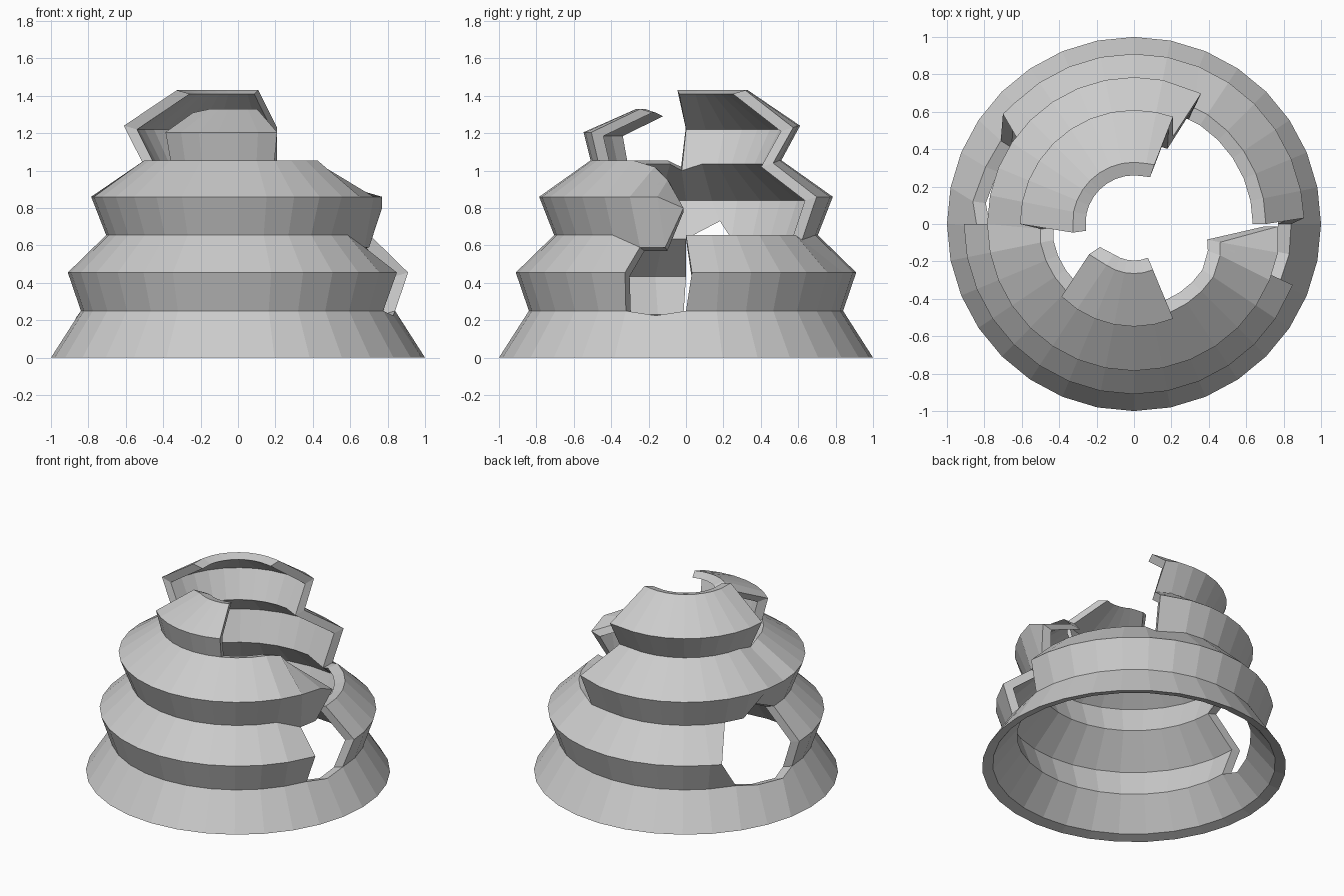
import bpy, bmesh, math

if "Cube" in bpy.data.objects:
    bpy.data.objects.remove(bpy.data.objects["Cube"])

SEG = 32
# outer profile rings (radius, height), zig-zag tiers
PROFILE = [(1.0, 0), (0.84, 0.25), (0.91, 0.455), (0.705, 0.655),
           (0.785, 0.86), (0.51, 1.055), (0.61, 1.24), (0.33, 1.43)]

# broken-edge vertices: (ring, column) -> (radius, angle in degrees, height)
BROKEN = {
    # right-hand breach
    (1, 31): (0.845, 349, 0.225), (2, 30): (0.91, 339, 0.455),
    (2, 0): (0.91, 2, 0.455), (3, 30): (0.72, 340, 0.59),
    (3, 31): (0.71, 351, 0.59), (4, 0): (0.77, 359, 0.80),
    (5, 30): (0.49, 340, 1.02), (5, 31): (0.47, 348, 0.95),
    # back edge of the open quarter
    (3, 6): (0.70, 62.5, 0.63), (4, 6): (0.785, 62.8, 0.86),
    (5, 6): (0.51, 66, 1.04), (6, 6): (0.61, 70, 1.23), (7, 6): (0.335, 71, 1.43),
    # left-hand breach
    (1, 13): (0.84, 148, 0.25), (2, 13): (0.915, 140, 0.455),
    (1, 14): (0.85, 159, 0.225), (1, 15): (0.87, 172, 0.22),
    (1, 16): (0.84, 181, 0.25), (3, 15): (0.73, 164, 0.75),
    # cap edges on the left
    (5, 16): (0.50, 183, 1.02), (6, 16): (0.61, 180, 1.24), (7, 16): (0.33, 188, 1.43),
    (7, 20): (0.29, 214, 1.31),
}


def point(ring, col):
    r, z = PROFILE[ring]
    a = 360 / SEG * col
    if 20 <= col <= 26 and ring >= 6:          # slumped front cap
        r, z = ((0.548, 1.205), (0.265, 1.33))[ring - 6]
    return BROKEN.get((ring, col), (r, a, z))


def present(band, col):
    if band in (1, 2):                          # two breaches in lower tiers
        return col not in (13, 14, 15, 30, 31)
    if band in (3, 4):                          # open quarter
        return 6 <= col < 31
    if band >= 5:                               # two cap fragments
        return 6 <= col < 16 or 20 <= col < 26
    return True


bm = bmesh.new()
outer, inner = {}, {}


def vert(store, key):
    if key not in store:
        r, a, z = point(*key)
        if store is inner:
            r -= 0.07
            z += 0.02 if key[0] == 0 else -0.02
        a = math.radians(a)
        store[key] = bm.verts.new((r * math.cos(a), r * math.sin(a), z))
    return store[key]


# surface panels
panels = []
for b in range(7):
    for c in range(SEG):
        if present(b, c):
            n = (c + 1) % SEG
            panels.append([(b, c), (b, n), (b + 1, n), (b + 1, c)])
panels.append([(3, 31), (4, 0), (4, 31)])
panels.append([(4, 31), (4, 0), (5, 31)])

# outer skin, inner skin and the broken rims joining them
edges = set()
for p in panels:
    bm.faces.new([vert(outer, k) for k in p])
    bm.faces.new([vert(inner, k) for k in reversed(p)])
    edges.update(zip(p, p[1:] + p[:1]))
for a, b in sorted(edges):
    if (b, a) not in edges:
        bm.faces.new([outer[b], outer[a], inner[a], inner[b]])

mesh = bpy.data.meshes.new("broken_tiered_shell")
bm.to_mesh(mesh)
bm.free()
obj = bpy.data.objects.new("broken_tiered_shell", mesh)
bpy.context.collection.objects.link(obj)
